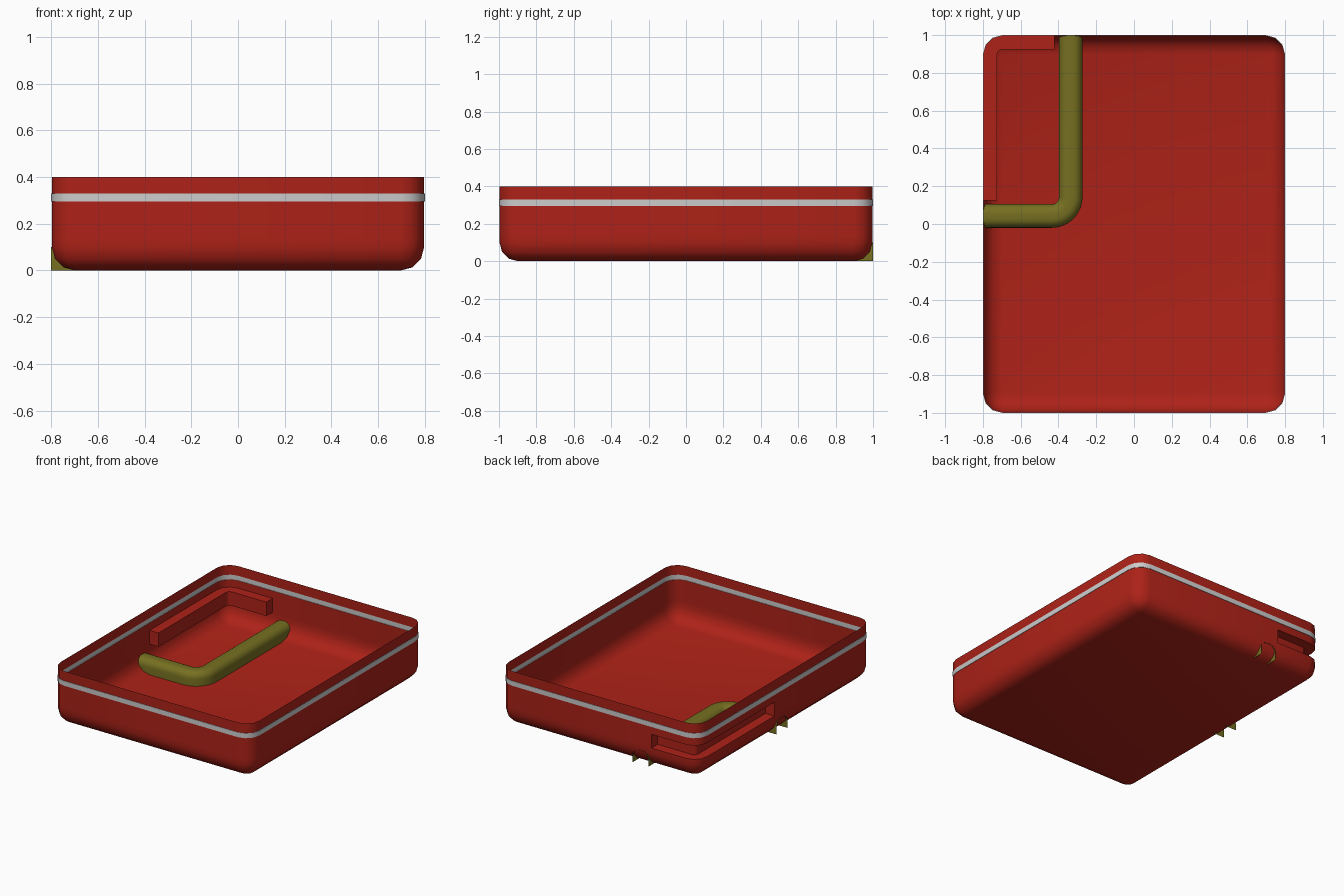
import bpy, bmesh, math
from mathutils import Vector

if "Cube" in bpy.data.objects:
    bpy.data.objects.remove(bpy.data.objects["Cube"])

R, HX, HY = 0.1, 0.797, 0.997       # corner radius and half sizes of the tray
SLOT_DEPTH, SLOT_X, SLOT_Y = 0.072, -0.42, 0.125


def material(name, rgb):
    m = bpy.data.materials.new(name)
    m.diffuse_color = (*rgb, 1)
    m.use_nodes = True
    m.node_tree.nodes["Principled BSDF"].inputs["Base Color"].default_value = m.diffuse_color
    return m


def finish(name, bm, mat=None):
    me = bpy.data.meshes.new(name)
    bm.to_mesh(me)
    bm.free()
    ob = bpy.data.objects.new(name, me)
    bpy.context.collection.objects.link(ob)
    if mat:
        me.materials.append(mat)
    bpy.ops.object.select_all(action='DESELECT')
    ob.select_set(True)
    bpy.context.view_layer.objects.active = ob
    bpy.ops.object.shade_smooth_by_angle(angle=math.radians(40))
    return ob


def outline(offset):
    """Rounded rectangle, counter-clockwise, with extra points where the slot ends."""
    pts, r = [], R + offset
    for i, (sx, sy) in enumerate([(1, -1), (1, 1), (-1, 1), (-1, -1)]):
        for k in range(4):
            a = math.radians(-90 + 90 * i + 30 * k)
            pts.append((sx * (HX - R) + r * math.cos(a), sy * (HY - R) + r * math.sin(a)))
        if i == 1:
            pts.append((SLOT_X, HY + offset))
        if i == 2:
            pts.append((-HX - offset, SLOT_Y))
    return pts


def ring_wall(levels, floor=False):
    bm = bmesh.new()
    rings = [[bm.verts.new((x, y, z)) for x, y in outline(o)] for z, o in levels]
    n = len(rings[0])
    for lo, hi in zip(rings, rings[1:]):
        for i in range(n):
            j = (i + 1) % n
            bm.faces.new((lo[i], lo[j], hi[j], hi[i]))
    if floor:
        bm.faces.new(rings[0][::-1])
        bmesh.ops.remove_doubles(bm, verts=bm.verts, dist=1e-5)
    return bm


red = material("red", (0.42, 0.016, 0.009))
olive = material("olive", (0.18, 0.16, 0.015))

# tray body with rounded bottom edge
bend = [(R - R * math.cos(math.radians(a)), R * math.sin(math.radians(a)) - R)
        for a in (0, 30, 60, 90)]
bm = ring_wall(bend + [(0.14, 0), (0.24, 0), (0.295, 0)], floor=True)

# corner slot: push the wall inward around the back left corner
slot = []
for f in bm.faces:
    c = f.calc_center_median()
    if 0.14 < c.z < 0.24 and c.x < SLOT_X and c.y > SLOT_Y:
        slot.append(f)
new = bmesh.ops.extrude_face_region(bm, geom=slot)["geom"]
for v in [g for g in new if isinstance(g, bmesh.types.BMVert)]:
    core = Vector((max(v.co.x, R - HX), min(v.co.y, HY - R), v.co.z))
    v.co -= (v.co - core).normalized() * SLOT_DEPTH
old = [f for f in slot if f.is_valid]
if old:
    bmesh.ops.delete(bm, geom=old, context='FACES_ONLY')
bmesh.ops.delete(bm, geom=[e for e in bm.edges if not e.link_faces], context='EDGES')
bmesh.ops.recalc_face_normals(bm, faces=bm.faces)
finish("tray_body", bm, red)

# grey trim band and red rim above it
finish("trim_band", ring_wall([(0.295, 0), (0.295, 0.003), (0.33, 0.003), (0.33, 0)]))
finish("tray_rim", ring_wall([(0.33, 0), (0.4, 0)]), )
bpy.data.objects["tray_rim"].data.materials.append(red)

# L-shaped raised channel, open underneath
W, H, r = 0.0625, 0.1, 0.05
quarter = [(W - r + r * math.cos(math.radians(a)), H - r + r * math.sin(math.radians(a)))
           for a in range(0, 91, 15)]
profile = [(W, 0)] + quarter
profile += [(-u, z) for u, z in reversed(profile)]
cx, cy, br = -0.435, 0.1425, 0.1
path = [((-0.8, cy - br), -90)]
path += [((cx + br * math.cos(math.radians(a)), cy + br * math.sin(math.radians(a))), a)
         for a in range(-90, 1, 10)]
path += [((cx + br, 1.0), 0)]
bm = bmesh.new()
rows = []
for (x, y), a in path:
    c, s = math.cos(math.radians(a)), math.sin(math.radians(a))
    rows.append([bm.verts.new((x + u * c, y + u * s, z)) for u, z in profile])
for p, q in zip(rows, rows[1:]):
    for i in range(len(profile) - 1):
        bm.faces.new((p[i], q[i], q[i + 1], p[i + 1]))
finish("floor_channel", bm, olive)
